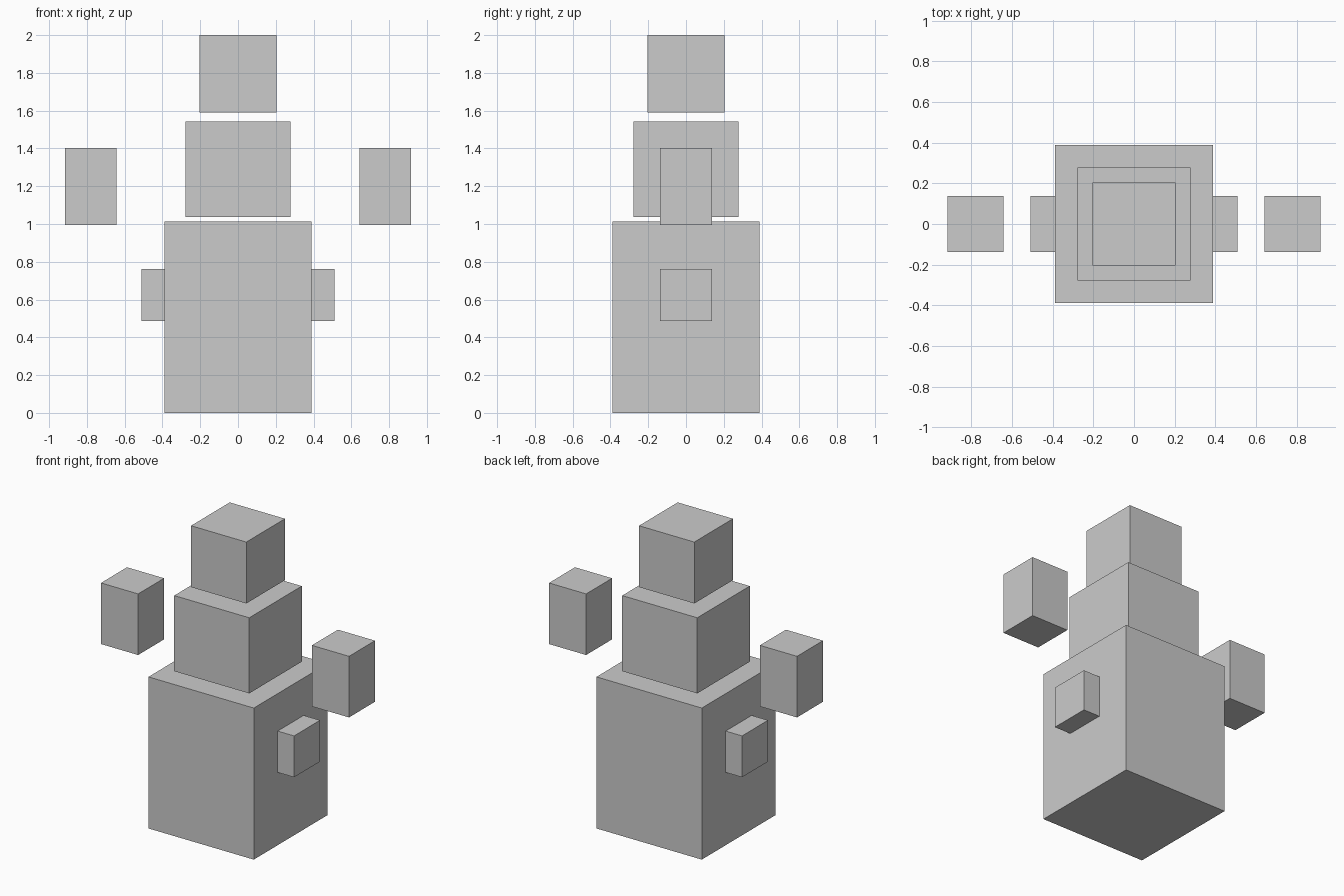
import bpy

if "Cube" in bpy.data.objects:
    bpy.data.objects.remove(bpy.data.objects["Cube"])


def block(name, x, half_x, half_y, z0, z1):
    """Axis-aligned box centred on y = 0, between heights z0 and z1."""
    bpy.ops.mesh.primitive_cube_add(size=2, location=(x, 0, (z0 + z1) / 2))
    obj = bpy.context.object
    obj.name = name
    obj.scale = (half_x, half_y, (z1 - z0) / 2)
    bpy.ops.object.transform_apply(location=False, rotation=False, scale=True)
    return obj


# Stacked central blocks, slightly separated
block("body", 0, 0.389, 0.389, 0.0, 1.012)
block("chest", 0, 0.277, 0.277, 1.037, 1.542)
block("head", 0, 0.204, 0.204, 1.59, 2.0)

# Mirrored side parts: stubs sunk into the body and floating hands
for side, sign in (("left", -1), ("right", 1)):
    block(f"{side}_arm_stub", sign * 0.373, 0.137, 0.137, 0.486, 0.762)
    block(f"{side}_hand", sign * 0.779, 0.137, 0.137, 0.994, 1.402)
